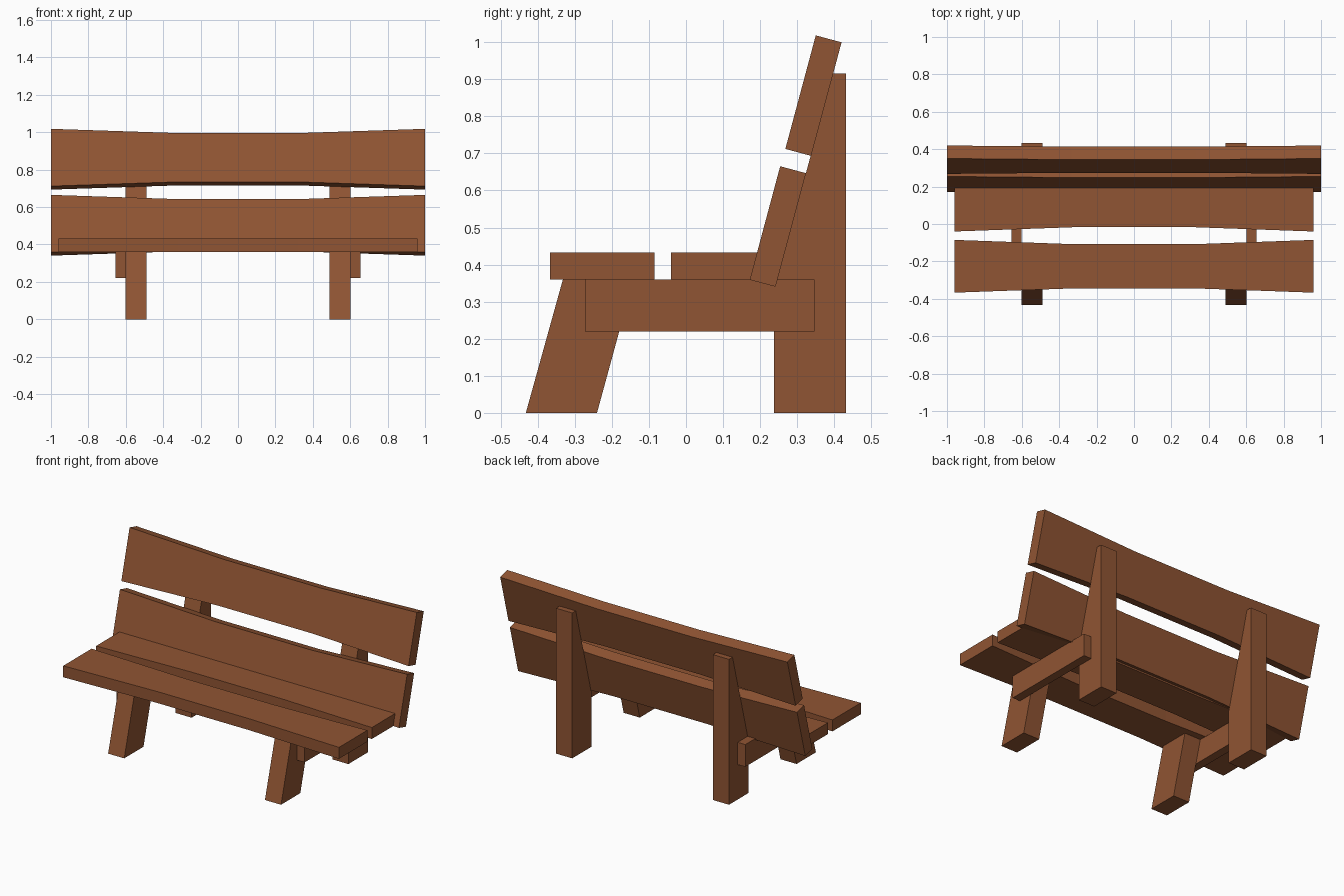
import bpy
import math
from mathutils import Vector

if "Cube" in bpy.data.objects:
    bpy.data.objects.remove(bpy.data.objects["Cube"])

wood = bpy.data.materials.new("brown wood")
wood.diffuse_color = (0.28, 0.09, 0.033, 1)
wood.use_nodes = True
wood.node_tree.nodes["Principled BSDF"].inputs["Base Color"].default_value = wood.diffuse_color


def prism(name, outline, offset):
    """Solid made by sweeping a 3D outline along an offset vector."""
    n = len(outline)
    a = [Vector(p) for p in outline]
    verts = a + [p + Vector(offset) for p in a]
    # make the outline face point away from the sweep
    normal = sum((a[i].cross(a[(i + 1) % n]) for i in range(n)), Vector())
    faces = [tuple(range(n))[::-1], tuple(range(n, 2 * n))]
    faces += [(i, (i + 1) % n, n + (i + 1) % n, n + i) for i in range(n)]
    if normal.dot(Vector(offset)) < 0:
        faces = [f[::-1] for f in faces]
    mesh = bpy.data.meshes.new(name)
    mesh.from_pydata(verts, [], faces)
    mesh.materials.append(wood)
    obj = bpy.data.objects.new(name, mesh)
    bpy.context.collection.objects.link(obj)
    return obj


def board(name, half, width, start, across, thick):
    """Plank that narrows over its middle third."""
    t, inset = half / 3, 0.023
    shape = [(-half, 0), (-t, inset), (t, inset), (half, 0),
             (half, width), (t, width - inset), (-t, width - inset), (-half, width)]
    start, across = Vector(start), Vector(across)
    prism(name, [start + Vector((x, 0, 0)) + across * w for x, w in shape], thick)


# seat planks
for name, y in (("seat_board_front", -0.367), ("seat_board_rear", -0.04)):
    board(name, 0.96, 0.282, (0, y, 0.36), (0, 1, 0), (0, 0, 0.072))

# leaning backrest planks
s, c = math.sin(math.radians(15)), math.cos(math.radians(15))
for name, y, z in (("back_board_lower", 0.172, 0.359), ("back_board_upper", 0.268, 0.712)):
    board(name, 1.0, 0.317, (0, y, z), (0, s, c), (0, 0.072 * c, -0.072 * s))

# side profiles (y, z) of the supports, with inner and outer x
supports = {
    "front_leg": ([(-0.432, 0), (-0.24, 0), (-0.142, 0.36), (-0.332, 0.36)], 0.49, 0.602),
    "back_leg": ([(0.238, 0), (0.432, 0), (0.432, 0.915), (0.397, 0.915),
                  (0.238, 0.335)], 0.49, 0.602),
    "side_rail": ([(-0.273, 0.22), (0.346, 0.22), (0.346, 0.36), (-0.273, 0.36)], 0.602, 0.655),
}
for name, (profile, x0, x1) in supports.items():
    for side, label in ((-1, "left"), (1, "right")):
        prism(f"{name}_{label}", [(side * x0, y, z) for y, z in profile],
              (side * (x1 - x0), 0, 0))
